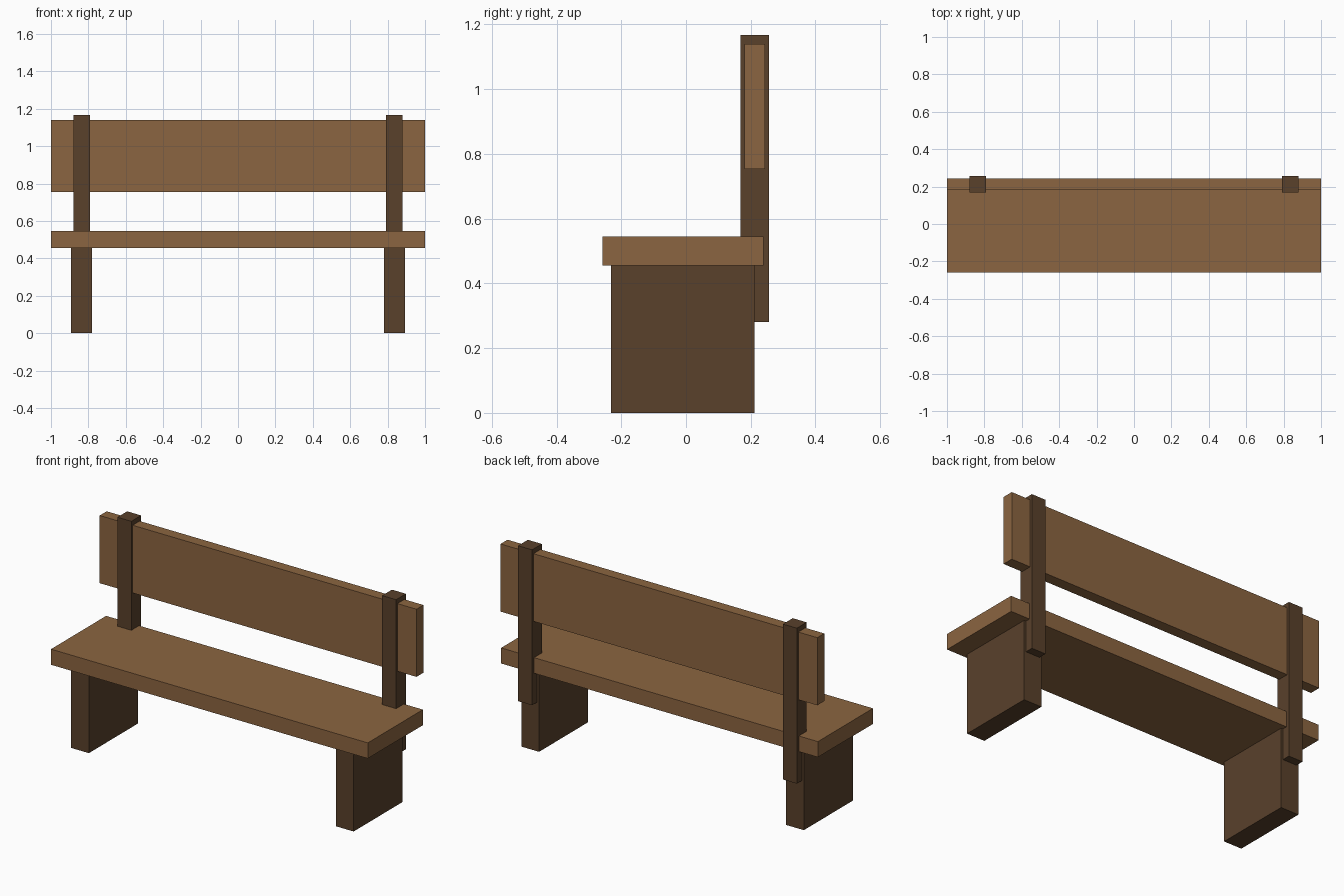
import bpy

if "Cube" in bpy.data.objects:
    bpy.data.objects.remove(bpy.data.objects["Cube"])


def material(name, color):
    mat = bpy.data.materials.new(name)
    mat.diffuse_color = (*color, 1)
    mat.use_nodes = True
    mat.node_tree.nodes["Principled BSDF"].inputs["Base Color"].default_value = mat.diffuse_color
    return mat


def box(name, x, y, z, mat):
    """Box from (min, max) ranges along each axis."""
    ranges = (x, y, z)
    bpy.ops.mesh.primitive_cube_add(size=1)
    ob = bpy.context.object
    ob.name = name
    ob.location = [(a + b) / 2 for a, b in ranges]
    ob.scale = [b - a for a, b in ranges]
    bpy.ops.object.transform_apply(location=True, rotation=False, scale=True)
    ob.data.materials.append(mat)
    return ob


light_wood = material("light_wood", (0.26, 0.13, 0.052))
dark_wood = material("dark_wood", (0.1, 0.052, 0.024))

# Seat and backrest planks
box("seat", (-1, 1), (-0.258, 0.239), (0.456, 0.545), light_wood)
box("backrest", (-1, 1), (0.181, 0.244), (0.754, 1.14), light_wood)

# Slab legs and back posts, one pair per side
for side, cx in (("left", -0.836), ("right", 0.836)):
    box(side + "_leg", (cx - 0.056, cx + 0.056), (-0.231, 0.211), (0, 0.456), dark_wood)
    box(side + "_post", (cx - 0.044, cx + 0.044), (0.169, 0.257), (0.28, 1.167), dark_wood)
